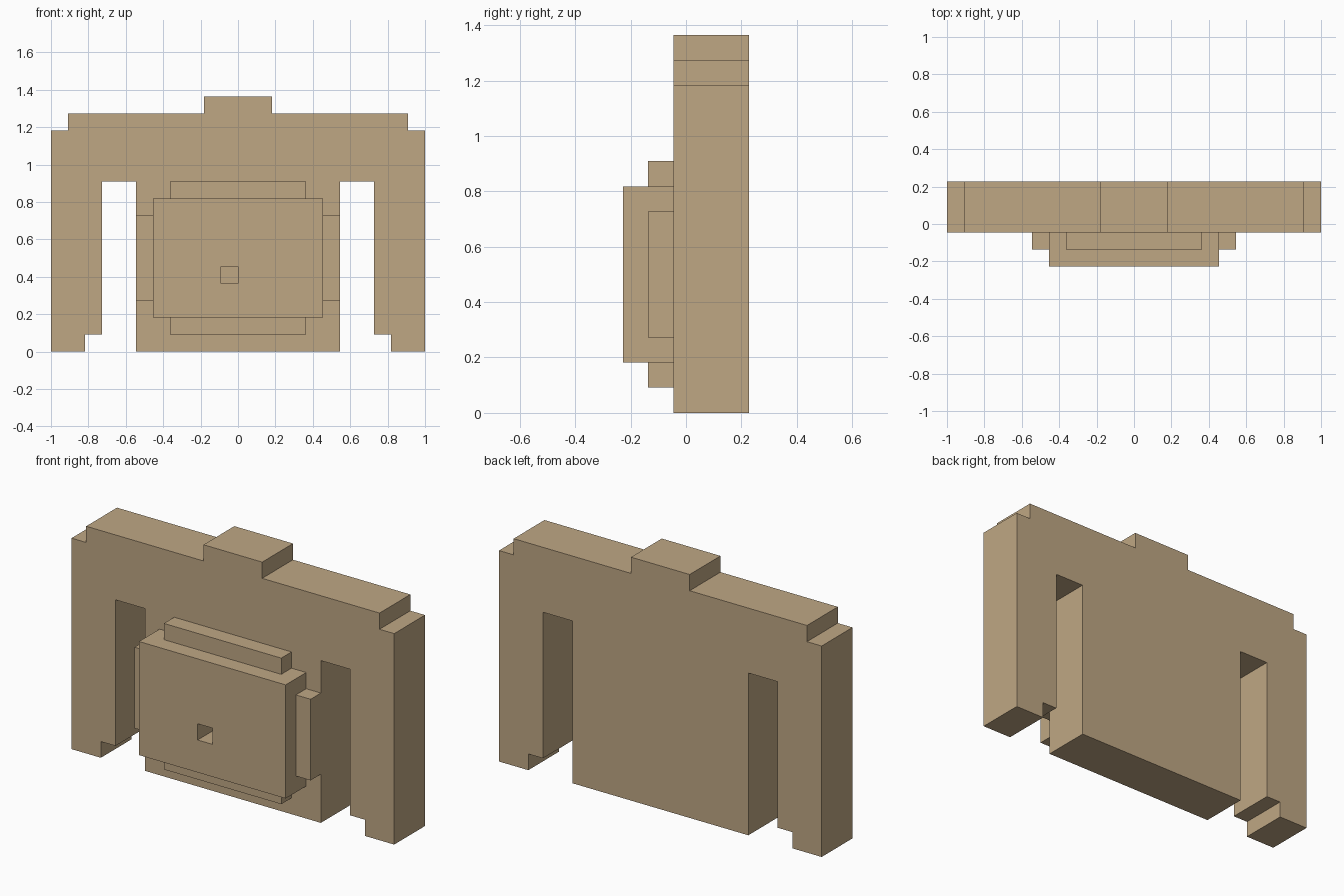
import bpy
import bmesh

U = 1 / 11  # size of one block

cube = bpy.data.objects.get("Cube")
if cube:
    bpy.data.objects.remove(cube, do_unlink=True)

tan = bpy.data.materials.new("tan")
tan.use_nodes = True
COLOUR = (0.521, 0.386, 0.231, 1)
tan.diffuse_color = COLOUR
bsdf = tan.node_tree.nodes["Principled BSDF"]
bsdf.inputs["Base Color"].default_value = COLOUR
bsdf.inputs["Roughness"].default_value = 0.8


def extruded(name, faces, y0, y1):
    """Extrude front-plane outlines (x, z in blocks) from y0 to y1."""
    bm = bmesh.new()
    for pts in faces:
        bm.faces.new([bm.verts.new((x * U, y0 * U, z * U)) for x, z in pts])
    bmesh.ops.remove_doubles(bm, verts=bm.verts[:], dist=1e-5)
    bmesh.ops.solidify
    # keep the front faces and extrude a copy backwards
    geom = bmesh.ops.extrude_face_region(bm, geom=bm.faces[:], use_keep_orig=True)["geom"]
    moved = [g for g in geom if isinstance(g, bmesh.types.BMVert)]
    bmesh.ops.translate(bm, verts=moved, vec=(0, (y1 - y0) * U, 0))
    bmesh.ops.recalc_face_normals(bm, faces=bm.faces[:])
    mesh = bpy.data.meshes.new(name)
    bm.to_mesh(mesh)
    bm.free()
    mesh.materials.append(tan)
    obj = bpy.data.objects.new(name, mesh)
    bpy.context.collection.objects.link(obj)
    return obj


def rect(x0, x1, z0, z1):
    return [(x0, z0), (x1, z0), (x1, z1), (x0, z1)]


# Stepped slab with two arms, mirrored from its right half outline
half = [(6, 0), (6, 10), (8, 10), (8, 1), (9, 1), (9, 0), (11, 0),
        (11, 13), (10, 13), (10, 14), (2, 14), (2, 15)]
extruded("body", [half + [(-x, z) for x, z in reversed(half)]], -0.5, 2.5)

# Raised front panel with a square recess
xs, zs = (-5, -1, 0, 5), (2, 4, 5, 9)
cells = [rect(xs[i], xs[i + 1], zs[j], zs[j + 1])
         for i in range(3) for j in range(3) if (i, j) != (1, 1)]
extruded("front_panel", cells, -2.5, -0.5)

# Lower trim strips around the panel
for name, r in (("top_trim", (-4, 4, 9, 10)), ("bottom_trim", (-4, 4, 1, 2)),
                ("left_trim", (5, 6, 3, 8)), ("right_trim", (-6, -5, 3, 8))):
    extruded(name, [rect(*r)], -1.5, -0.5)
